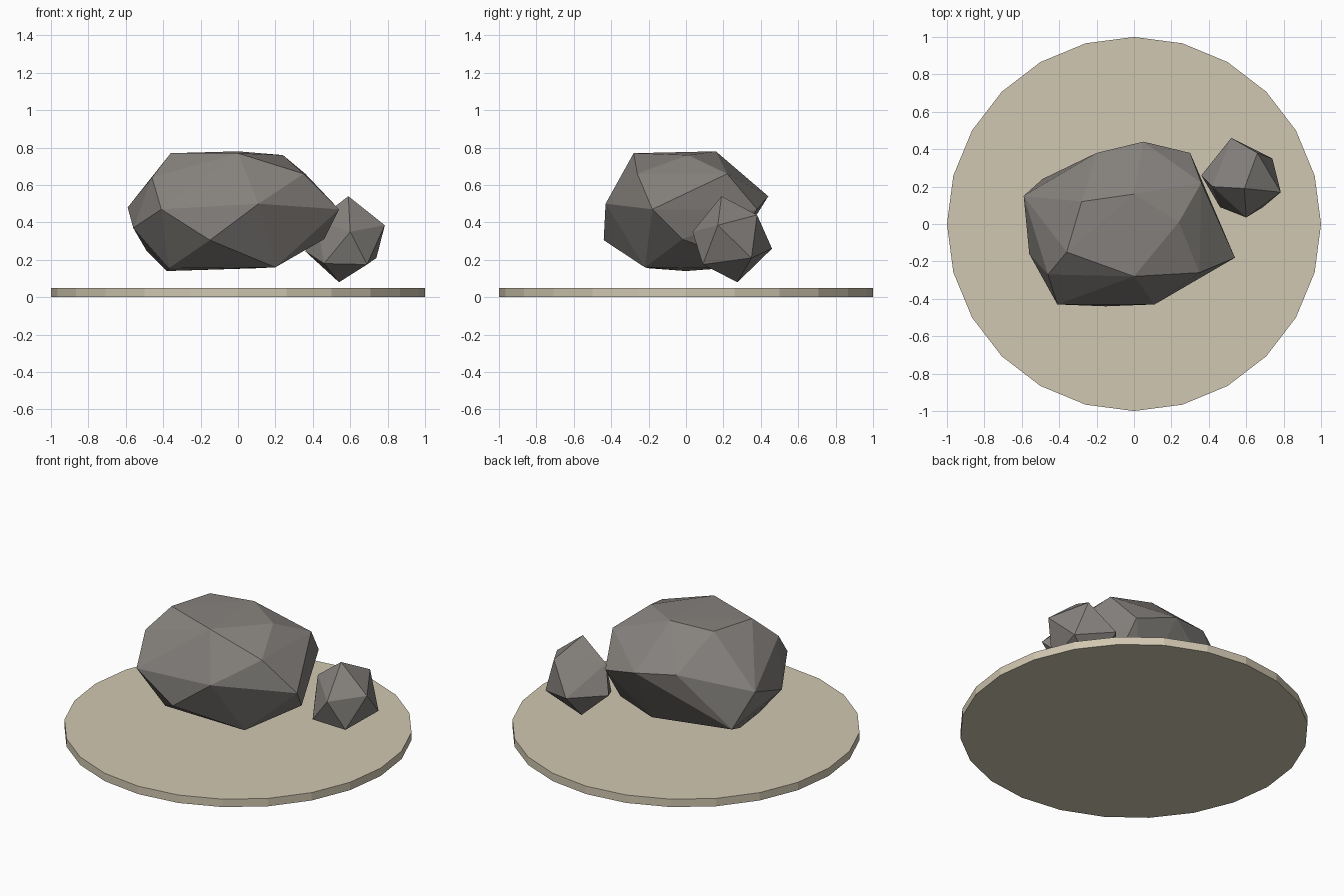
import bpy, bmesh

if "Cube" in bpy.data.objects:
    bpy.data.objects.remove(bpy.data.objects["Cube"])


def material(name, colour):
    m = bpy.data.materials.new(name)
    m.diffuse_color = (*colour, 1.0)
    m.use_nodes = True
    m.node_tree.nodes["Principled BSDF"].inputs["Base Color"].default_value = m.diffuse_color
    return m


def finish(bm, name, mat):
    bmesh.ops.recalc_face_normals(bm, faces=bm.faces[:])
    mesh = bpy.data.meshes.new(name)
    bm.to_mesh(mesh)
    bm.free()
    mesh.materials.append(mat)
    obj = bpy.data.objects.new(name, mesh)
    bpy.context.collection.objects.link(obj)
    return obj


def faceted_rock(name, corners, mat):
    """Wrap flat facets around a few corner points."""
    bm = bmesh.new()
    for c in corners:
        bm.verts.new(c)
    hull = bmesh.ops.convex_hull(bm, input=bm.verts[:])
    inside = {g for g in hull["geom_interior"] + hull["geom_unused"]
              if isinstance(g, bmesh.types.BMVert)}
    bmesh.ops.delete(bm, geom=list(inside), context="VERTS")
    return finish(bm, name, mat)


stone = material("grey_stone", (0.235, 0.22, 0.205))
sand = material("pale_sand", (0.64, 0.575, 0.44))

# round base slab, 24 sides
bpy.ops.mesh.primitive_cylinder_add(vertices=24, radius=1, depth=0.05, location=(0, 0, 0.025))
base = bpy.context.object
base.name = "base_disc"
base.data.materials.append(sand)

# large boulder: top, shoulder, waist and underside corners
faceted_rock("large_boulder", [
    (-0.36, -0.15, 0.77), (0, -0.28, 0.77), (0, 0.16, 0.78),
    (0.24, 0.01, 0.76), (-0.28, 0.12, 0.77),
    (0.35, -0.26, 0.66), (0.36, 0.22, 0.66), (-0.46, -0.27, 0.64),
    (0.54, -0.18, 0.47), (0.11, -0.43, 0.50), (-0.15, -0.44, 0.305),
    (-0.41, -0.43, 0.47), (-0.56, -0.16, 0.37), (-0.59, 0.15, 0.48),
    (-0.20, 0.38, 0.57), (0.05, 0.44, 0.54), (0.30, 0.38, 0.47),
    (-0.49, 0.24, 0.25), (0.46, -0.02, 0.31), (0.32, 0.20, 0.23),
    (0.20, -0.22, 0.16), (0.10, 0.20, 0.155),
    (-0.37, -0.20, 0.155), (-0.38, 0.0, 0.14),
], stone)

# small boulder: a rough twelve-cornered stone
faceted_rock("small_boulder", [
    (0.59, 0.19, 0.54), (0.785, 0.17, 0.385), (0.60, 0.035, 0.35),
    (0.42, 0.20, 0.41), (0.66, 0.38, 0.44), (0.52, 0.46, 0.26),
    (0.74, 0.35, 0.21), (0.69, 0.09, 0.175), (0.46, 0.09, 0.18),
    (0.36, 0.26, 0.245), (0.54, 0.275, 0.08),
], stone)
